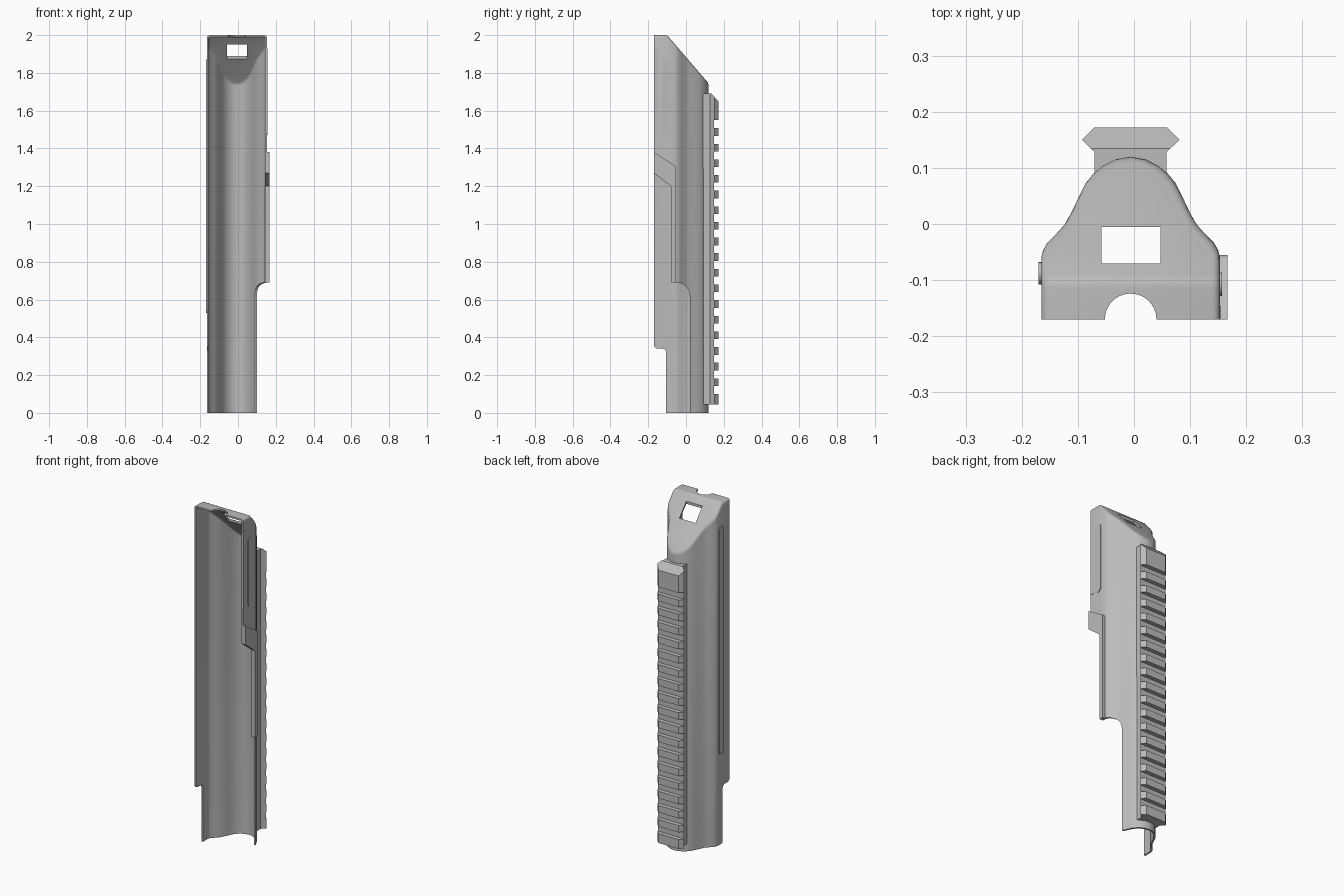
import bpy, bmesh, math
from mathutils import Vector

if "Cube" in bpy.data.objects:
    bpy.data.objects.remove(bpy.data.objects["Cube"])

CX = -0.006          # symmetry plane of the cover
WALL = 0.01          # shell thickness

grey = bpy.data.materials.new("satin grey")
grey.use_nodes = True
colour = (0.5, 0.5, 0.5, 1)
grey.diffuse_color = colour
grey.node_tree.nodes["Principled BSDF"].inputs["Base Color"].default_value = colour


def add_object(name, bm):
    mesh = bpy.data.meshes.new(name)
    bmesh.ops.recalc_face_normals(bm, faces=bm.faces)
    bm.to_mesh(mesh)
    bm.free()
    mesh.materials.append(grey)
    obj = bpy.data.objects.new(name, mesh)
    bpy.context.collection.objects.link(obj)
    return obj


def prism_mesh(points, axis, lo, hi):
    """Extrude a 2D outline: (x, y) along z, or (y, z) along x."""
    bm = bmesh.new()
    place = (lambda a, b: (a, b, lo)) if axis == "z" else (lambda a, b: (lo, a, b))
    face = bm.faces.new([bm.verts.new(place(a, b)) for a, b in points])
    step = Vector((0, 0, hi - lo)) if axis == "z" else Vector((hi - lo, 0, 0))
    moved = bmesh.ops.extrude_face_region(bm, geom=[face])["geom"]
    bmesh.ops.translate(bm, vec=step, verts=[v for v in moved if isinstance(v, bmesh.types.BMVert)])
    bmesh.ops.recalc_face_normals(bm, faces=bm.faces)
    return bm


def prism(name, points, axis, lo, hi):
    return add_object(name, prism_mesh(points, axis, lo, hi))


def rect(a0, a1, b0, b1):
    return [(a0, b0), (a1, b0), (a1, b1), (a0, b1)]


def arc(cx, cy, r, start, end, n=10):
    angles = [math.radians(start + (end - start) * i / n) for i in range(n + 1)]
    return [(cx + r * math.cos(t), cy + r * math.sin(t)) for t in angles]


def stadium(y, r, z0, z1):
    return arc(y, z1 - r, r, 0, 180) + arc(y, z0 + r, r, 180, 360)


def apply_modifier(obj, kind, **settings):
    mod = obj.modifiers.new(kind.title(), kind)
    for key, value in settings.items():
        setattr(mod, key, value)
    bpy.context.view_layer.objects.active = obj
    bpy.ops.object.modifier_apply(modifier=mod.name)


def cut(obj, cutter):
    apply_modifier(obj, "BOOLEAN", operation="DIFFERENCE", solver="EXACT", object=cutter)
    bpy.data.objects.remove(cutter)


def smooth(obj, angle=35):
    bpy.ops.object.select_all(action="DESELECT")
    obj.select_set(True)
    bpy.context.view_layer.objects.active = obj
    bpy.ops.object.shade_smooth_by_angle(angle=math.radians(angle))


# Cover: bell-shaped section, sloped closed top, open front and bottom
half = [(0.159, -0.17), (0.159, -0.058), (0.156, -0.047), (0.149, -0.034),
        (0.131, -0.016), (0.117, 0.0), (0.107, 0.018), (0.098, 0.036),
        (0.090, 0.053), (0.080, 0.073), (0.066, 0.090), (0.048, 0.105),
        (0.025, 0.116)]
outline = ([(CX + x, y) for x, y in half] + [(CX, 0.12)]
           + [(CX - x, y) for x, y in reversed(half)])
bm = prism_mesh(outline, "z", 0, 2)
slope = Vector((0, 0.25, 0.215)).normalized()
geom = bm.verts[:] + bm.edges[:] + bm.faces[:]
sliced = bmesh.ops.bisect_plane(bm, geom=geom, plane_co=(0, -0.1, 2), plane_no=slope, clear_outer=True)
bmesh.ops.holes_fill(bm, edges=bm.edges[:], sides=0)
bmesh.ops.recalc_face_normals(bm, faces=bm.faces)
bm.normal_update()


def is_cap(face):
    return face.normal.z > 0.3


rim = [e for e in bm.edges if len(e.link_faces) == 2
       and any(is_cap(f) for f in e.link_faces)
       and not any(f.normal.y < -0.9 for f in e.link_faces)]
bmesh.ops.bevel(bm, geom=rim, offset=0.013, segments=3, profile=0.5, affect="EDGES", clamp_overlap=True)
bm.normal_update()
open_faces = [f for f in bm.faces if f.normal.y < -0.95 or f.normal.z < -0.95]
bmesh.ops.delete(bm, geom=open_faces, context="FACES")
cover = add_object("cover", bm)
apply_modifier(cover, "SOLIDIFY", thickness=WALL, offset=-1, use_even_offset=False)

# Openings in the top: square window and half-round front notch
cut(cover, prism("window_cutter", rect(-0.058, 0.047, -0.07, -0.005), "z", 1.7, 2.1))
cut(cover, prism("notch_cutter", arc(CX, -0.17, 0.046, 0, 360, 31)[:-1], "z", 1.9, 2.1))

# Cut-away lower wall on each side
left_gap = ([(-0.3, 1.37), (-0.08, 1.2), (-0.08, 0.69)]
            + arc(-0.05, 0.62, 0.07, 90, 0) + [(0.02, -0.1), (-0.3, -0.1)])
cut(cover, prism("left_gap_cutter", left_gap, "x", 0.03, 0.3))
right_gap = ([(-0.3, 0.37), (-0.17, 0.36)] + arc(-0.15, 0.36, 0.02, 180, 270, 4)
             + arc(-0.125, 0.32, 0.02, 90, 0, 4) + [(-0.105, -0.1), (-0.3, -0.1)])
cut(cover, prism("right_gap_cutter", right_gap, "x", -0.3, -0.03))
smooth(cover)

# Side plate that steps down into a long narrow strip
plate = [(-0.17, 1.38), (-0.06, 1.31), (-0.055, 1.3), (-0.055, 0.69),
         (-0.08, 0.69), (-0.08, 1.2), (-0.17, 1.27)]
prism("side_plate", plate, "x", 0.145, 0.167)

# Raised ribs and front edge band
smooth(prism("left_rib", stadium(-0.107, 0.021, 1.47, 1.88), "x", 0.148, 0.157))
smooth(prism("right_rib", stadium(-0.088, 0.02, 0.53, 1.87), "x", -0.17, -0.16))
prism("left_edge_band", rect(-0.17, -0.146, 1.48, 1.93), "x", 0.148, 0.155)

# Accessory rail: waisted section, chamfered top end, row of cross slots
rail_half = [(0.064, 0.09), (0.064, 0.128), (0.087, 0.15), (0.065, 0.172)]
section = ([(CX + x, y) for x, y in rail_half]
           + [(CX - x, y) for x, y in reversed(rail_half)])
bm = prism_mesh(section, "z", 0.045, 1.69)
geom = bm.verts[:] + bm.edges[:] + bm.faces[:]
bmesh.ops.bisect_plane(bm, geom=geom, plane_co=(0, 0.135, 1.69),
                       plane_no=(0, 0.74, 0.67), clear_outer=True)
bmesh.ops.holes_fill(bm, edges=bm.edges[:], sides=0)
rail = add_object("rail", bm)
bm = bmesh.new()
for i in range(18):
    z = 0.121 + 0.0828 * i
    box = bmesh.ops.create_cube(bm, size=1)["verts"]
    bmesh.ops.scale(bm, vec=(0.3, 0.1, 0.042), verts=box)
    bmesh.ops.translate(bm, vec=(0, 0.197, z), verts=box)
cut(rail, add_object("slot_cutter", bm))

# Hollow the rail foot so it does not show inside the cover
inner = ([(CX + x * 0.96, y - 0.004) for x, y in half] + [(CX, 0.116)]
         + [(CX - x * 0.96, y - 0.004) for x, y in reversed(half)])
cut(rail, prism("foot_cutter", inner, "z", -0.1, 2.1))
